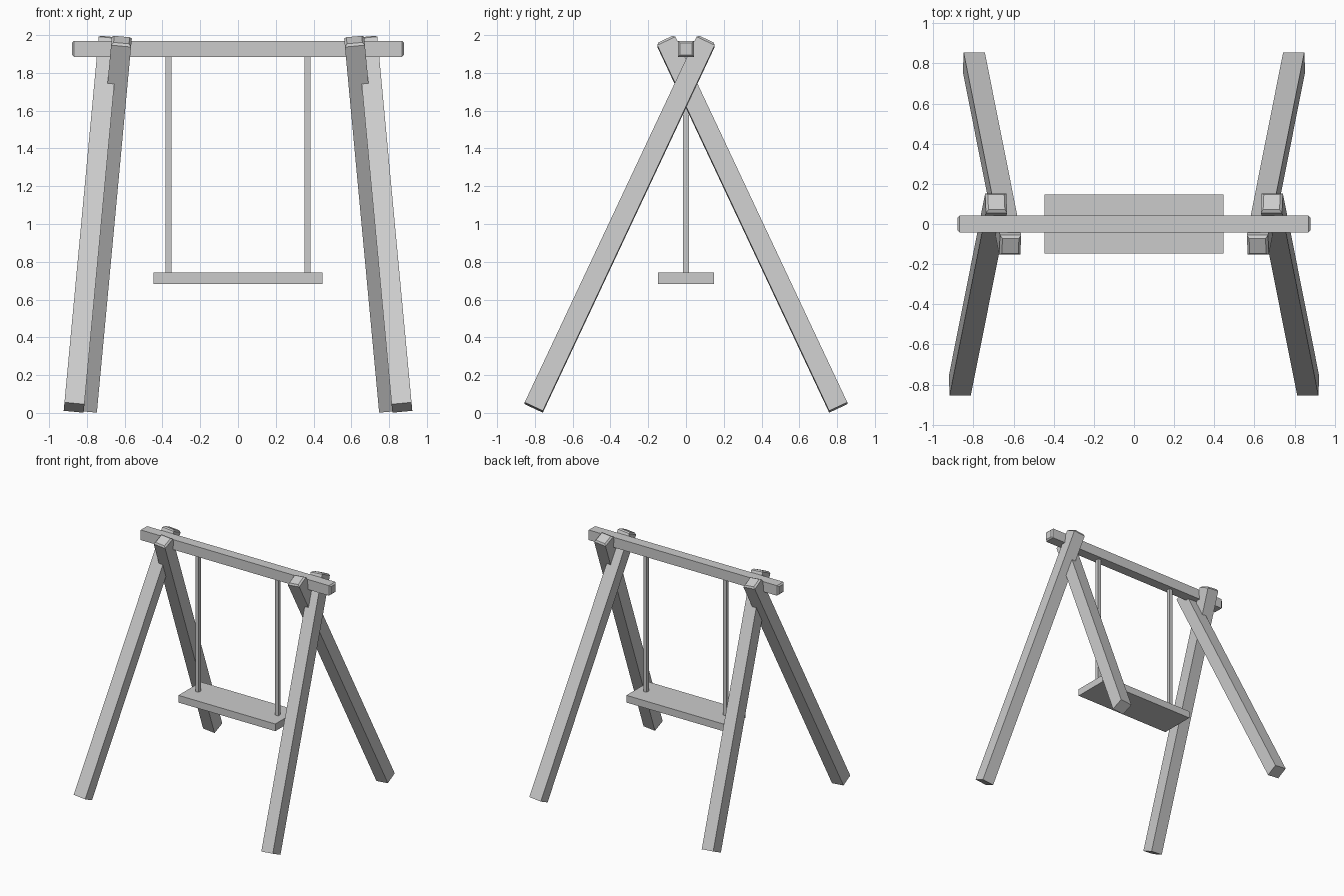
import bpy, bmesh
from mathutils import Vector, Matrix

if "Cube" in bpy.data.objects:
    bpy.data.objects.remove(bpy.data.objects["Cube"])


def bar(name, start, end, side, width, depth, cut_start=0.0, cut_end=0.0):
    """Square bar from start to end; side = direction of its width; optional end chamfers."""
    start, end = Vector(start), Vector(end)
    axis = (end - start).normalized()
    x = Vector(side).normalized()
    y = axis.cross(x).normalized()
    length = (end - start).length
    bm = bmesh.new()
    bmesh.ops.create_cube(bm, size=1, matrix=Matrix.Translation((0, 0, length / 2))
                          @ Matrix.Diagonal((width, depth, length, 1)))
    for level, cut in ((0, cut_start), (length, cut_end)):
        if cut:
            edges = [e for e in bm.edges
                     if all(abs(v.co.z - level) < 1e-5 for v in e.verts)]
            bmesh.ops.bevel(bm, geom=edges, offset=cut, segments=1,
                            profile=0.5, affect='EDGES')
    frame = Matrix((x, y, axis)).transposed().to_4x4()
    bm.transform(Matrix.Translation(start) @ frame)
    mesh = bpy.data.meshes.new(name)
    bmesh.ops.recalc_face_normals(bm, faces=bm.faces)
    bm.to_mesh(mesh)
    bm.free()
    ob = bpy.data.objects.new(name, mesh)
    bpy.context.collection.objects.link(ob)
    return ob


# Top beam
bar("top_beam", (-0.88, 0, 1.927), (0.88, 0, 1.927), (0, 1, 0), 0.084, 0.084, 0.011, 0.011)

# Crossed legs, leaning inward towards the top
LEAN = 0.0935
for sx, side_name in ((-1, "left"), (1, "right")):
    for sy, foot_x, leg_name in ((-1, 0.868, "front_leg"), (1, 0.798, "back_leg")):
        foot = (sx * foot_x, sy * 0.806, 0.0285)
        top = (sx * (foot_x - LEAN * 1.9465), -sy * 0.109, 1.975)
        bar(f"{side_name}_{leg_name}", foot, top, (1, 0, sx * LEAN), 0.106, 0.106, 0, 0.012)

    # Hanger
    bar(f"{side_name}_hanger", (sx * 0.368, 0, 0.735), (sx * 0.368, 0, 1.89),
        (1, 0, 0), 0.03, 0.032)

# Seat
bar("seat", (0, 0, 0.682), (0, 0, 0.742), (1, 0, 0), 0.894, 0.294)
